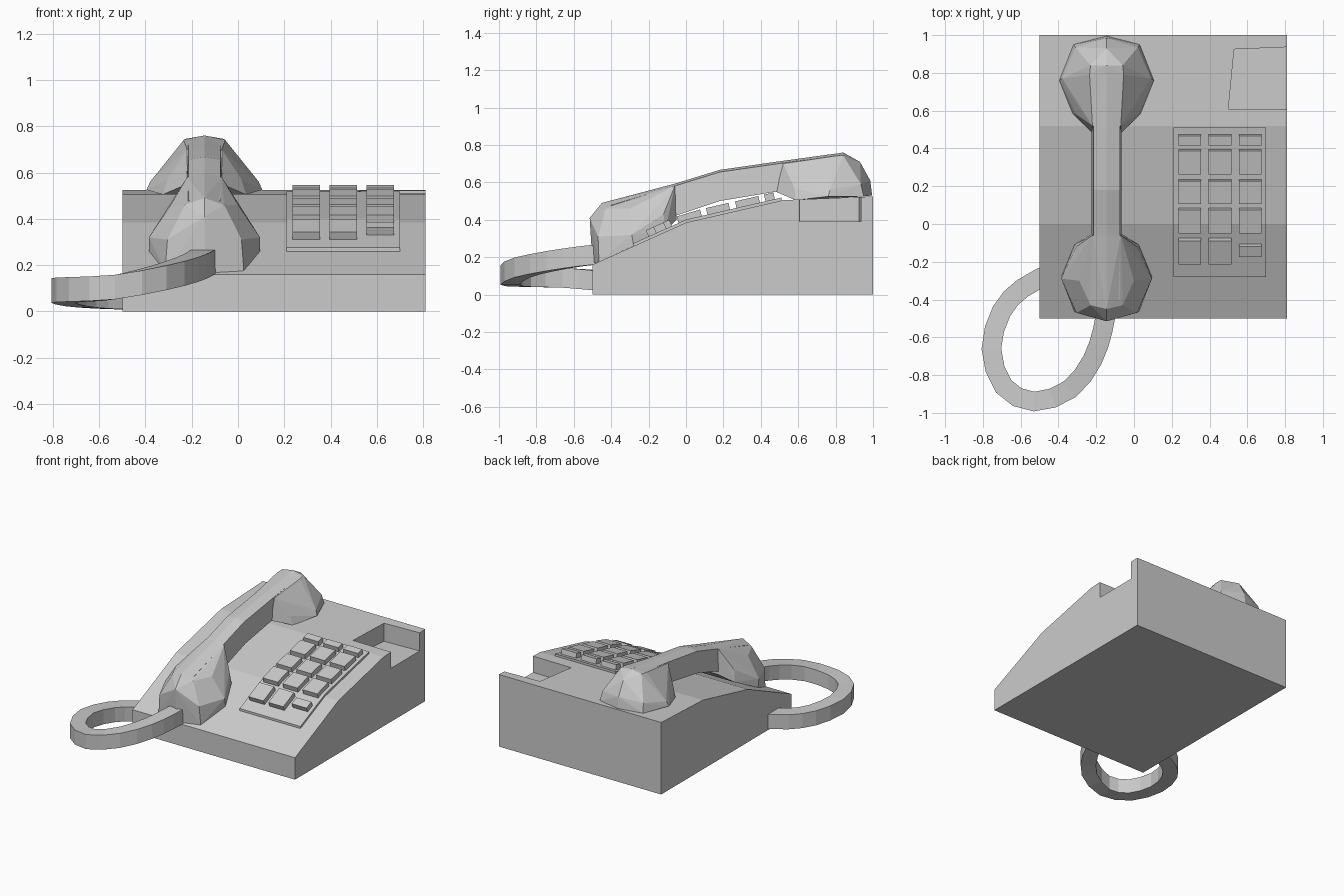
import bpy, bmesh
from mathutils import Vector

cube = bpy.data.objects.get("Cube")
if cube:
    bpy.data.objects.remove(cube, do_unlink=True)

# One plain grey for the whole telephone
grey = bpy.data.materials.new("plain grey")
grey.use_nodes = True
colour = (0.6, 0.6, 0.6, 1)
grey.diffuse_color = colour
grey.node_tree.nodes["Principled BSDF"].inputs["Base Color"].default_value = colour


def finish(name, bm):
    bmesh.ops.recalc_face_normals(bm, faces=bm.faces[:])
    mesh = bpy.data.meshes.new(name)
    bm.to_mesh(mesh)
    bm.free()
    mesh.materials.append(grey)
    obj = bpy.data.objects.new(name, mesh)
    bpy.context.scene.collection.objects.link(obj)
    return obj


def loft(name, sections):
    """Skin a closed tube through matching cross-sections and cap its ends."""
    bm = bmesh.new()
    rings = [[bm.verts.new(p) for p in s] for s in sections]
    for a, b in zip(rings, rings[1:]):
        for i in range(len(a)):
            j = (i + 1) % len(a)
            bm.faces.new((a[i], a[j], b[j], b[i]))
    bm.faces.new(rings[0])
    bm.faces.new(rings[-1])
    return finish(name, bm)


def extrude_x(name, profile, x0, x1):
    return loft(name, [[(x, y, z) for y, z in profile] for x in (x0, x1)])


def mirrored_hull(name, points, centre):
    """Faceted solid, given as one half and mirrored about x = centre."""
    bm = bmesh.new()
    for x, y, z in points:
        for side in ((1, -1) if x else (1,)):
            bm.verts.new((centre + side * x, y, z))
    result = bmesh.ops.convex_hull(bm, input=bm.verts[:])
    bmesh.ops.delete(bm, geom=result["geom_interior"], context='VERTS')
    bmesh.ops.dissolve_limit(bm, angle_limit=0.03, verts=bm.verts[:], edges=bm.edges[:])
    return finish(name, bm)


# Wedge body with a notch cut out of its back corner
slope = [(-0.5, 0.16), (0, 0.385), (0.52, 0.505), (1, 0.525)]
body = extrude_x("body", [(-0.5, 0)] + slope + [(1, 0)], -0.5, 0.81)
outline = [(0.5, 0.61), (0.9, 0.605), (0.9, 0.94), (0.53, 0.925)]
cutter = loft("notch_cutter", [[(x, y, z) for x, y in outline] for z in (0.39, 0.7)])
cutter.hide_render = True
cut = body.modifiers.new("notch", 'BOOLEAN')
cut.operation = 'DIFFERENCE'
cut.object = cutter
cut.solver = 'EXACT'
bpy.context.view_layer.update()
cut_mesh = bpy.data.meshes.new_from_object(
    body.evaluated_get(bpy.context.evaluated_depsgraph_get()))
body.modifiers.clear()
body.data = cut_mesh
bpy.data.objects.remove(cutter, do_unlink=True)


def surface(y):
    for (y0, z0), (y1, z1) in zip(slope, slope[1:]):
        if y <= y1:
            return z0 + (z1 - z0) * (y - y0) / (y1 - y0)


# Keypad plate following the slope
plate_ys = (-0.28, 0, 0.51)
rise = 0.016
extrude_x("keypad_plate",
          [(y, surface(y) - 0.01) for y in plate_ys]
          + [(y, surface(y) + rise) for y in reversed(plate_ys)], 0.21, 0.7)

# Push buttons, standing square to the slope
rows = [(-0.2, -0.075), (-0.04, 0.085), (0.115, 0.235), (0.27, 0.395), (0.425, 0.475)]
for r, (front, back) in enumerate(rows):
    for c in range(3):
        y0, y1 = (-0.16, -0.105) if (r, c) == (0, 2) else (front, back)
        a = Vector((y0, surface(y0) + rise))
        b = Vector((y1, surface(y1) + rise))
        along = (b - a).normalized()
        up = Vector((-along.y, along.x)) * 0.036
        left = 0.235 + 0.16 * c
        extrude_x(f"button_{r}_{c}", [a - up * 0.2, b - up * 0.2, b + up, a + up],
                  left, left + 0.12)

# Handset: two faceted cups joined by a bent handle
mid = -0.145
mirrored_hull("earpiece", [
    (0, 0.995, 0.53), (0.175, 0.95, 0.525), (0.25, 0.76, 0.525), (0.18, 0.585, 0.505),
    (0.075, 0.48, 0.55), (0, 0.985, 0.61), (0.165, 0.935, 0.59), (0.235, 0.77, 0.56),
    (0, 0.93, 0.71), (0, 0.84, 0.76), (0.085, 0.84, 0.745), (0.09, 0.79, 0.74),
    (0.075, 0.52, 0.70), (0.16, 0.58, 0.57)], mid)
mirrored_hull("mouthpiece", [
    (0, -0.5, 0.165), (0.17, -0.465, 0.175), (0.24, -0.28, 0.26), (0.17, -0.11, 0.345),
    (0.075, -0.05, 0.40), (0.24, -0.29, 0.32), (0.16, -0.47, 0.31), (0, -0.515, 0.41),
    (0, -0.45, 0.49), (0.085, -0.43, 0.46), (0.145, -0.3, 0.46), (0.16, -0.12, 0.43),
    (0.075, -0.06, 0.58), (0, -0.06, 0.593)], mid)

# Stations along the handle: y, crown height, underside height
stations = [(-0.4, 0.49, 0.34), (-0.06, 0.593, 0.42), (0.18, 0.667, 0.50),
            (0.48, 0.71, 0.55), (0.8, 0.754, 0.6)]
loft("handle", [[(mid - 0.08, y, low), (mid + 0.08, y, low), (mid + 0.07, y, top - 0.012),
                 (mid, y, top), (mid - 0.07, y, top - 0.012)] for y, top, low in stations])

# Looped cord with a square section, from the mouthpiece round into the body
path = [(-0.14, -0.42, 0.22), (-0.165, -0.56, 0.205), (-0.22, -0.72, 0.18),
        (-0.34, -0.875, 0.145), (-0.53, -0.94, 0.105), (-0.69, -0.86, 0.095),
        (-0.755, -0.66, 0.09), (-0.70, -0.46, 0.075), (-0.59, -0.34, 0.065),
        (-0.44, -0.26, 0.06)]
pts = [Vector(p) for p in path]


def spline(i, t):
    a, b, c, d = (pts[max(0, min(len(pts) - 1, i + k))] for k in (-1, 0, 1, 2))
    return 0.5 * (2 * b + (c - a) * t + (2 * a - 5 * b + 4 * c - d) * t * t
                  + (3 * b - a - 3 * c + d) * t ** 3)


line = [spline(i, t) for i in range(len(pts) - 1) for t in (0, 0.5)] + [pts[-1]]
sections = []
for i, p in enumerate(line):
    direction = line[min(i + 1, len(line) - 1)] - line[max(i - 1, 0)]
    out = Vector((-direction.y, direction.x, 0)).normalized() * 0.052
    up = Vector((0, 0, 0.053))
    sections.append([p + out + up, p - out + up, p - out - up, p + out - up])
loft("cord", sections)
